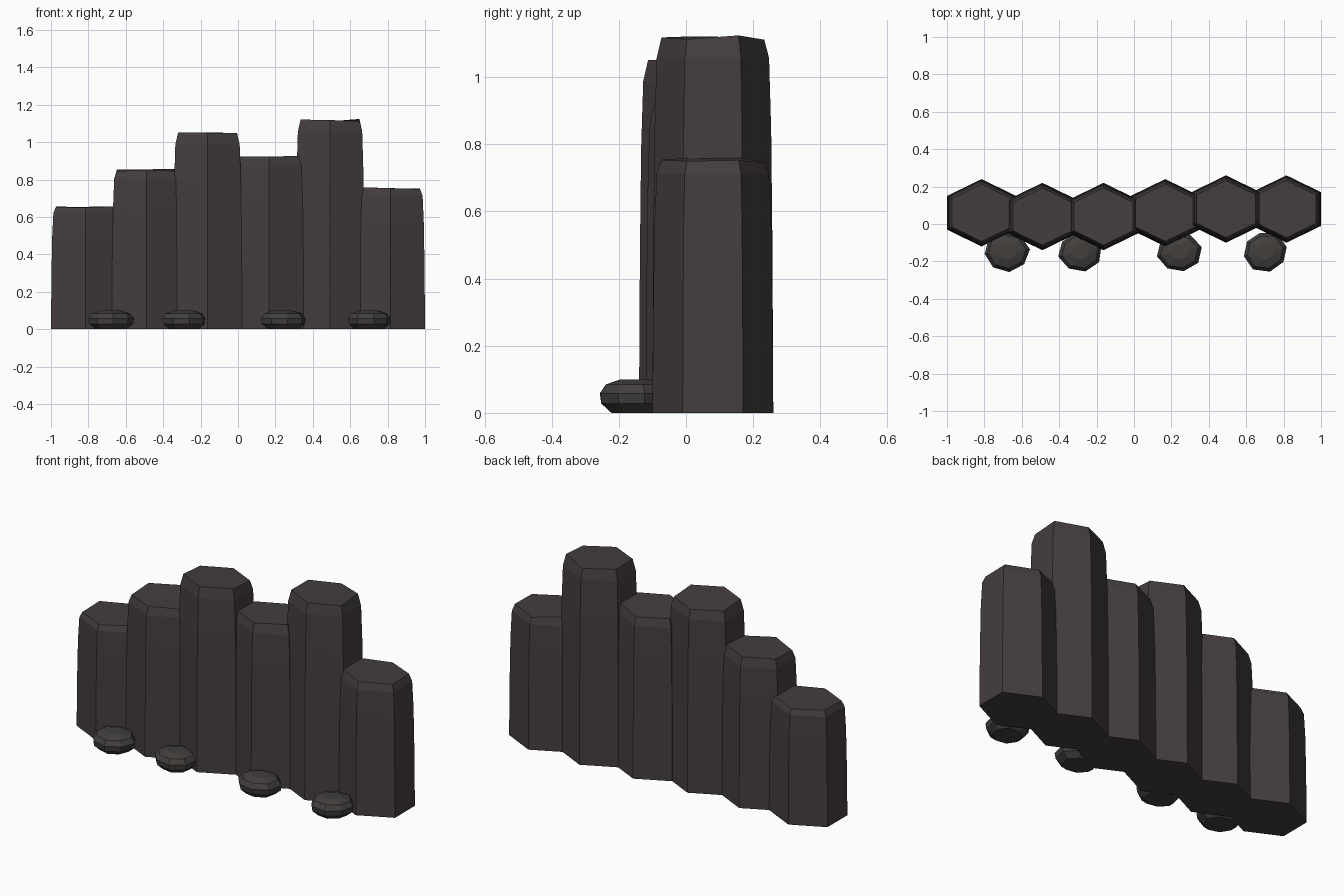
import bpy, bmesh, math, random

if "Cube" in bpy.data.objects:
    bpy.data.objects.remove(bpy.data.objects["Cube"])

random.seed(4)


def material(name, rgb):
    m = bpy.data.materials.new(name)
    m.diffuse_color = (*rgb, 1)
    m.use_nodes = True
    m.node_tree.nodes["Principled BSDF"].inputs["Base Color"].default_value = m.diffuse_color
    return m


basalt = material("dark basalt", (0.058, 0.048, 0.047))
rubble = material("dark rubble", (0.054, 0.049, 0.046))


def stacked_rings(name, rings, mat):
    """Closed flat-shaded solid from a list of equal-sized point rings."""
    bm = bmesh.new()
    loops = [[bm.verts.new(p) for p in ring] for ring in rings]
    n = len(loops[0])
    for a, b in zip(loops, loops[1:]):
        for i in range(n):
            j = (i + 1) % n
            bm.faces.new((a[i], a[j], b[j], b[i]))
    bm.faces.new(loops[0][::-1])
    bm.faces.new(loops[-1])
    bmesh.ops.recalc_face_normals(bm, faces=bm.faces)
    me = bpy.data.meshes.new(name)
    bm.to_mesh(me)
    bm.free()
    me.materials.append(mat)
    ob = bpy.data.objects.new(name, me)
    bpy.context.collection.objects.link(ob)
    return ob


# Hexagonal columns: centre x, centre y, height
columns = [(-0.815, 0.06, 0.658), (-0.49, 0.04, 0.85), (-0.163, 0.04, 1.045),
           (0.167, 0.06, 0.92), (0.492, 0.08, 1.118), (0.815, 0.08, 0.753)]
for k, (cx, cy, h) in enumerate(columns):
    rings = []
    for z, s in ((0, 1), (0.45 * h, 0.985), (0.75 * h, 0.965),
                 (0.945 * h, 0.93), (h, 0.85)):
        ring = []
        for i in range(6):
            a = math.radians(30 + 60 * i)
            dz = random.uniform(-0.008, 0.008) if z == h else 0
            ring.append((cx + 0.2136 * s * math.cos(a),
                         cy + 0.18 * s * math.sin(a), z + dz))
        rings.append(ring)
    stacked_rings(f"column_{k + 1}", rings, basalt)

# Squat boulders at the foot of the wall
for k, cx in enumerate((-0.68, -0.288, 0.24, 0.70)):
    wobble = [random.uniform(0.92, 1.03) for _ in range(8)]
    turn = random.uniform(0, 0.7)
    rings = []
    for z, s in ((0, 0.68), (0.028, 0.96), (0.058, 1.0), (0.085, 0.83), (0.1, 0.42)):
        ring = []
        for i in range(8):
            a = turn + math.tau * i / 8
            r = s * wobble[i]
            ring.append((cx + 0.122 * r * math.cos(a),
                         -0.148 + 0.111 * r * math.sin(a), z))
        rings.append(ring)
    stacked_rings(f"boulder_{k + 1}", rings, rubble)
